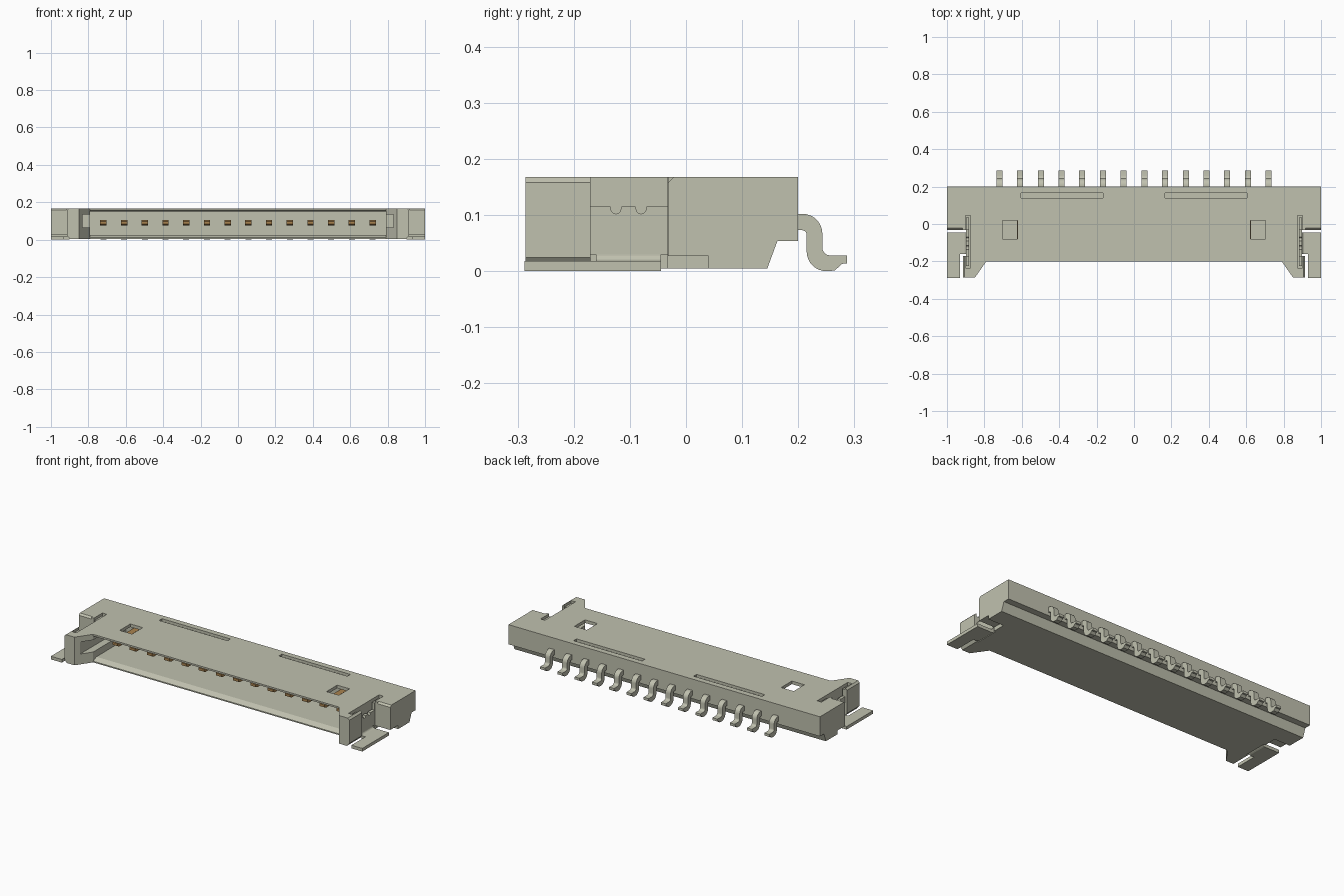
import bpy, bmesh, math
from mathutils import Vector

cube = bpy.data.objects.get("Cube")
if cube:
    bpy.data.objects.remove(cube, do_unlink=True)


def material(name, rgb):
    m = bpy.data.materials.new(name)
    m.use_nodes = True
    m.diffuse_color = (*rgb, 1)
    m.node_tree.nodes["Principled BSDF"].inputs["Base Color"].default_value = (*rgb, 1)
    return m


BEIGE = material("warm grey beige", (0.53, 0.535, 0.43))
GOLD = material("contact gold", (0.40, 0.23, 0.08))


def prism(name, points, axis, lo, hi, mat=BEIGE):
    """Extrude a 2D outline along an axis: x uses (y,z), y uses (x,z), z uses (x,y)."""
    place = {"x": lambda a, b, d: (d, a, b),
             "y": lambda a, b, d: (a, d, b),
             "z": lambda a, b, d: (a, b, d)}[axis]
    bm = bmesh.new()
    face = bm.faces.new([bm.verts.new(place(a, b, lo)) for a, b in points])
    ext = bmesh.ops.extrude_face_region(bm, geom=[face])
    moved = [v for v in ext["geom"] if isinstance(v, bmesh.types.BMVert)]
    bmesh.ops.translate(bm, verts=moved, vec=Vector(place(0, 0, hi - lo)))
    bmesh.ops.recalc_face_normals(bm, faces=bm.faces)
    me = bpy.data.meshes.new(name)
    bm.to_mesh(me)
    bm.free()
    me.materials.append(mat)
    ob = bpy.data.objects.new(name, me)
    bpy.context.collection.objects.link(ob)
    return ob


def box(name, x, y, z, mat=BEIGE):
    return prism(name, [(x[0], y[0]), (x[1], y[0]), (x[1], y[1]), (x[0], y[1])], "z", *z, mat)


def cut(target, cutter):
    cutter.hide_render = True
    mod = target.modifiers.new("cut", "BOOLEAN")
    mod.operation = "DIFFERENCE"
    mod.solver = "EXACT"
    mod.object = cutter
    bpy.context.view_layer.objects.active = target
    bpy.ops.object.modifier_apply(modifier=mod.name)
    bpy.data.objects.remove(cutter, do_unlink=True)


def arc(cx, cy, r, a0, a1, n=8):
    steps = [math.radians(a0 + (a1 - a0) * i / n) for i in range(n + 1)]
    return [(cx + r * math.cos(t), cy + r * math.sin(t)) for t in steps]


def span(side, a, b):
    return tuple(sorted((side * a, side * b)))


# Housing: plan outline with front wings
half = [(0.79, -0.2), (0.85, -0.286), (0.915, -0.286), (0.915, -0.032), (1, -0.032), (1, 0.2)]
outline = half + [(-x, y) for x, y in reversed(half)]
housing = prism("housing", outline, "z", 0.005, 0.168)

# Rear underside step and mating cavity with a flared mouth
cut(housing, prism("rear_step", [(0.145, -0.01), (0.145, 0.005), (0.163, 0.054),
                                 (0.3, 0.054), (0.3, -0.01)], "x", -1.1, 1.1))
cut(housing, prism("cavity", [(-0.3, 0.012), (-0.2, 0.012), (-0.17, 0.026), (0.1, 0.026),
                              (0.1, 0.15), (-0.18, 0.15), (-0.2, 0.158), (-0.3, 0.158)],
                   "x", -0.79, 0.79))

for s in (1, -1):
    # Keying notch, top window and shallow top groove
    cut(housing, box("key_notch", span(s, 0.78, 0.832), (-0.4, -0.02), (0.065, 0.135)))
    cut(housing, box("window", span(s, 0.624, 0.704), (-0.08, 0.018), (0.1, 0.2)))
    cut(housing, box("groove", span(s, 0.165, 0.605), (0.14, 0.167), (0.153, 0.2)))
    # Slot for the fitting, its side opening and the recess below
    cut(housing, box("fitting_slot", span(s, 0.874, 0.902), (-0.235, 0.045), (0.03, 0.2)))
    cut(housing, box("side_opening", span(s, 0.89, 0.95), (-0.17, -0.033), (-0.1, 0.2)))
    cut(housing, box("low_recess", span(s, 0.9, 1.1), (-0.1, 0.04), (-0.1, 0.027)))
    # Chamfers on the wing and shoulder
    cut(housing, prism("wing_bottom_chamfer", [(s * 0.895, 0.0), (s * 0.92, 0.03),
                                               (s * 0.92, 0.0)], "y", -0.3, -0.16))
    cut(housing, prism("wing_top_chamfer", [(s * 0.904, 0.169), (s * 0.917, 0.156),
                                            (s * 0.917, 0.169)], "y", -0.3, -0.16))
    cut(housing, prism("shoulder_chamfer", [(-0.034, 0.156), (-0.021, 0.169),
                                            (-0.034, 0.169)], "x", *span(s, 0.918, 1.1)))

# Soldered side fittings: notched upright plate, bent foot and solder tab
for s, label in ((1, "left"), (-1, "right")):
    top = 0.115
    upright = ([(-0.225, 0.03), (0.035, 0.03), (0.035, 0.155), (-0.03, 0.155), (-0.03, top)]
               + [(-0.07, top)] + arc(-0.08, top - 0.004, 0.009, 0, -180, 6)
               + [(-0.09, top), (-0.115, top)] + arc(-0.125, top - 0.004, 0.009, 0, -180, 6)
               + [(-0.135, top), (-0.175, top), (-0.175, 0.155), (-0.225, 0.155)])
    prism(label + "_fitting_plate", upright, "x", *span(s, 0.881, 0.899))
    bend = ([(s * 0.881, 0.06), (s * 0.881, 0.03)]
            + [(s * x, z) for x, z in arc(0.911, 0.03, 0.03, 180, 270, 6)]
            + [(s * 0.94, 0.0), (s * 0.94, 0.018)]
            + [(s * x, z) for x, z in arc(0.911, 0.03, 0.012, 270, 180, 6)]
            + [(s * 0.899, 0.06)])
    prism(label + "_fitting_bend", bend, "y", -0.16, -0.045)
    box(label + "_solder_tab", span(s, 0.93, 1.0), (-0.288, -0.045), (0.0, 0.018))

# Contacts: gold blades inside, curved solder tails behind
tail = ([(0.19, 0.102), (0.205, 0.102)] + arc(0.208, 0.067, 0.035, 90, 0)
        + arc(0.257, 0.042, 0.014, 180, 270, 5)
        + [(0.287, 0.028), (0.287, 0.014), (0.278, 0.013), (0.265, 0.001)]
        + arc(0.25, 0.035, 0.035, 270, 180)
        + arc(0.207, 0.065, 0.008, 0, 90, 5) + [(0.19, 0.073)])
blade = [(-0.1, 0.084), (-0.085, 0.077), (0.11, 0.077), (0.11, 0.105),
         (-0.085, 0.105), (-0.1, 0.098)]
COUNT, PITCH = 14, 0.1107
for i in range(COUNT):
    x = (i - (COUNT - 1) / 2) * PITCH
    prism(f"contact_blade_{i + 1}", blade, "x", x - 0.017, x + 0.017, GOLD)
    ob = prism(f"solder_tail_{i + 1}", tail, "x", x - 0.016, x + 0.016)
    bpy.ops.object.select_all(action="DESELECT")
    ob.select_set(True)
    bpy.context.view_layer.objects.active = ob
    bpy.ops.object.shade_smooth_by_angle(angle=math.radians(35))
